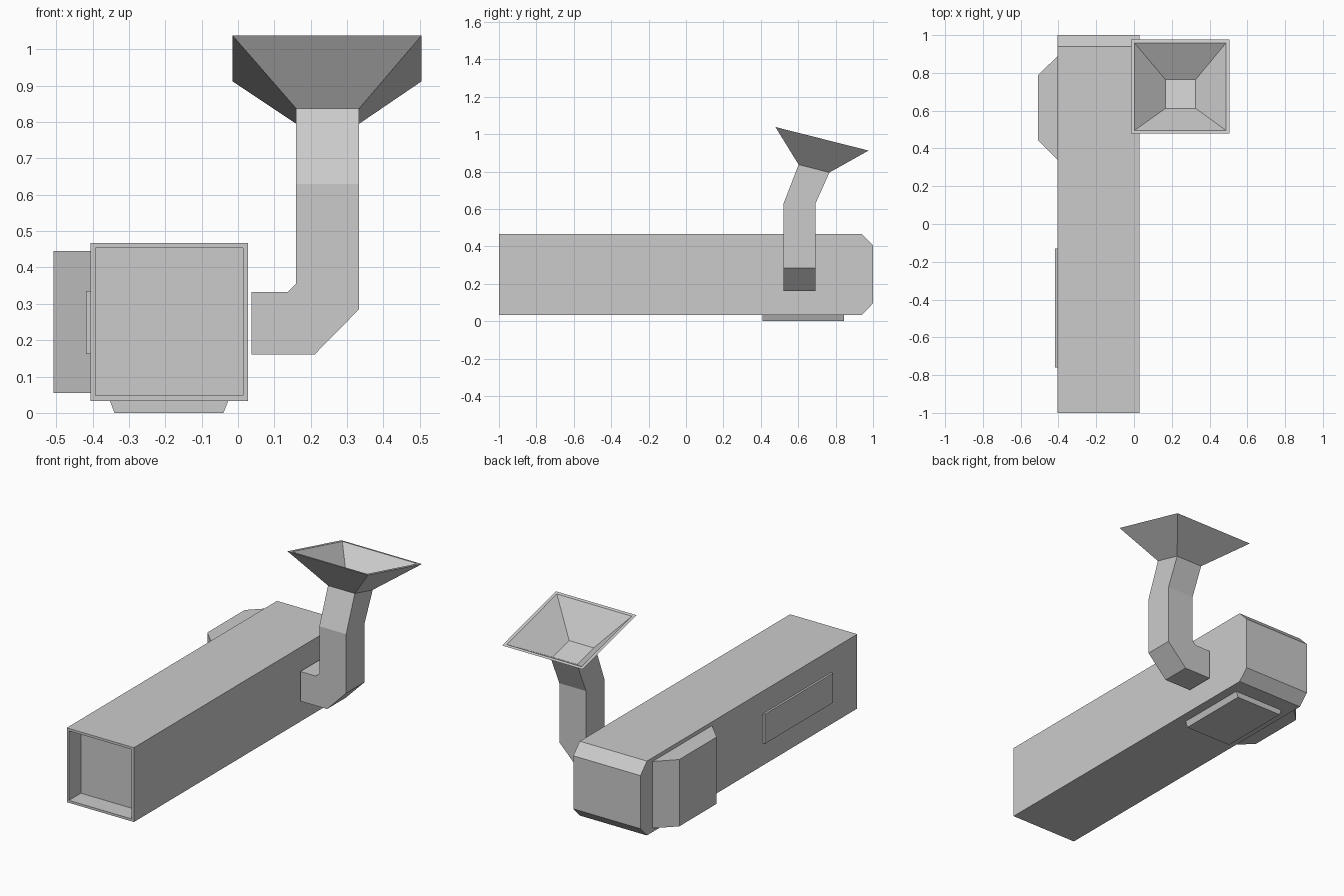
import bpy
import bmesh
from mathutils import Vector

if "Cube" in bpy.data.objects:
    bpy.data.objects.remove(bpy.data.objects["Cube"], do_unlink=True)

grey = bpy.data.materials.new("plain grey")
grey.use_nodes = True
colour = (0.6, 0.6, 0.6, 1)
grey.diffuse_color = colour
grey.node_tree.nodes["Principled BSDF"].inputs["Base Color"].default_value = colour


def finish(name, bm):
    bmesh.ops.recalc_face_normals(bm, faces=bm.faces)
    mesh = bpy.data.meshes.new(name)
    bm.to_mesh(mesh)
    bm.free()
    mesh.materials.append(grey)
    obj = bpy.data.objects.new(name, mesh)
    bpy.context.collection.objects.link(obj)
    return obj


def loft(rings):
    """Skin a list of matching rings and cap both ends."""
    bm = bmesh.new()
    loops = [[bm.verts.new(p) for p in ring] for ring in rings]
    for a, b in zip(loops, loops[1:]):
        for i in range(len(a)):
            j = (i + 1) % len(a)
            bm.faces.new((a[i], a[j], b[j], b[i]))
    bm.faces.new(loops[0])
    bm.faces.new(loops[-1])
    bmesh.ops.recalc_face_normals(bm, faces=bm.faces)
    return bm


def prism(profile, axis, low, high):
    """Extrude a 2D profile along an axis; the profile uses the other two axes in order."""
    def place(p, h):
        q = list(p)
        q.insert("xyz".index(axis), h)
        return q
    return loft([[place(p, h) for p in profile] for h in (low, high)])


def box(x, y, z):
    return prism([(x[0], y[0]), (x[1], y[0]), (x[1], y[1]), (x[0], y[1])], "z", *z)


# Long housing with chamfered back and a recessed front window
side = [(-1, 0.033), (0.94, 0.033), (1, 0.095), (1, 0.405), (0.94, 0.467), (-1, 0.467)]
bm = prism(side, "x", -0.406, 0.028)
front = min(bm.faces, key=lambda f: f.calc_center_median().y)
bmesh.ops.inset_region(bm, faces=[front], thickness=0.02)
bmesh.ops.inset_region(bm, faces=[front], thickness=0, depth=-0.11)
finish("housing", bm)

# Box with slanted ends on the right wall
finish("side_box", prism([(-0.406, 0.34), (-0.508, 0.442), (-0.508, 0.787), (-0.406, 0.888)],
                         "z", 0.055, 0.445))

# Thin cover on the right wall
finish("side_cover", box((-0.418, -0.406), (-0.76, -0.13), (0.162, 0.335)))

# Tapered mounting foot underneath
finish("foot", prism([(-0.352, 0.033), (-0.34, 0), (-0.04, 0), (-0.027, 0.033)],
                     "y", 0.41, 0.845))

# Square arm: elbow, upright, then a backward lean up to the neck
near, far = 0.522, 0.693
left, right = 0.16, 0.333
rings = []
for inner, outer in [((0.037, 0.333), (0.037, 0.16)),
                     ((0.137, 0.333), (0.21, 0.16)),
                     ((left, 0.355), (right, 0.285)),
                     ((left, 0.63), (right, 0.63))]:
    rings.append([(inner[0], near, inner[1]), (outer[0], near, outer[1]),
                  (outer[0], far, outer[1]), (inner[0], far, inner[1])])
neck_front, neck_back = (0.602, 0.837), (0.767, 0.795)
neck = [(left, *neck_front), (right, *neck_front), (right, *neck_back), (left, *neck_back)]
finish("arm", loft(rings + [neck]))


# Flared mounting hood with a thin rim and hollow inside
def shrink(ring, inset, lift=0):
    """Move each corner of a tilted rectangle inward, then along its normal."""
    pts = [Vector(p) for p in ring]
    u = (pts[1] - pts[0]).normalized()
    v = (pts[3] - pts[0]).normalized()
    signs = [(1, 1), (-1, 1), (-1, -1), (1, -1)]
    return [p + u * a * inset + v * b * inset + u.cross(v) * lift
            for p, (a, b) in zip(pts, signs)]


rim = [(-0.015, 0.478, 1.038), (0.505, 0.478, 1.038),
       (0.505, 0.976, 0.912), (-0.015, 0.976, 0.912)]
finish("hood", loft([neck, rim, shrink(rim, 0.018), shrink(neck, 0.007, 0.015)]))
